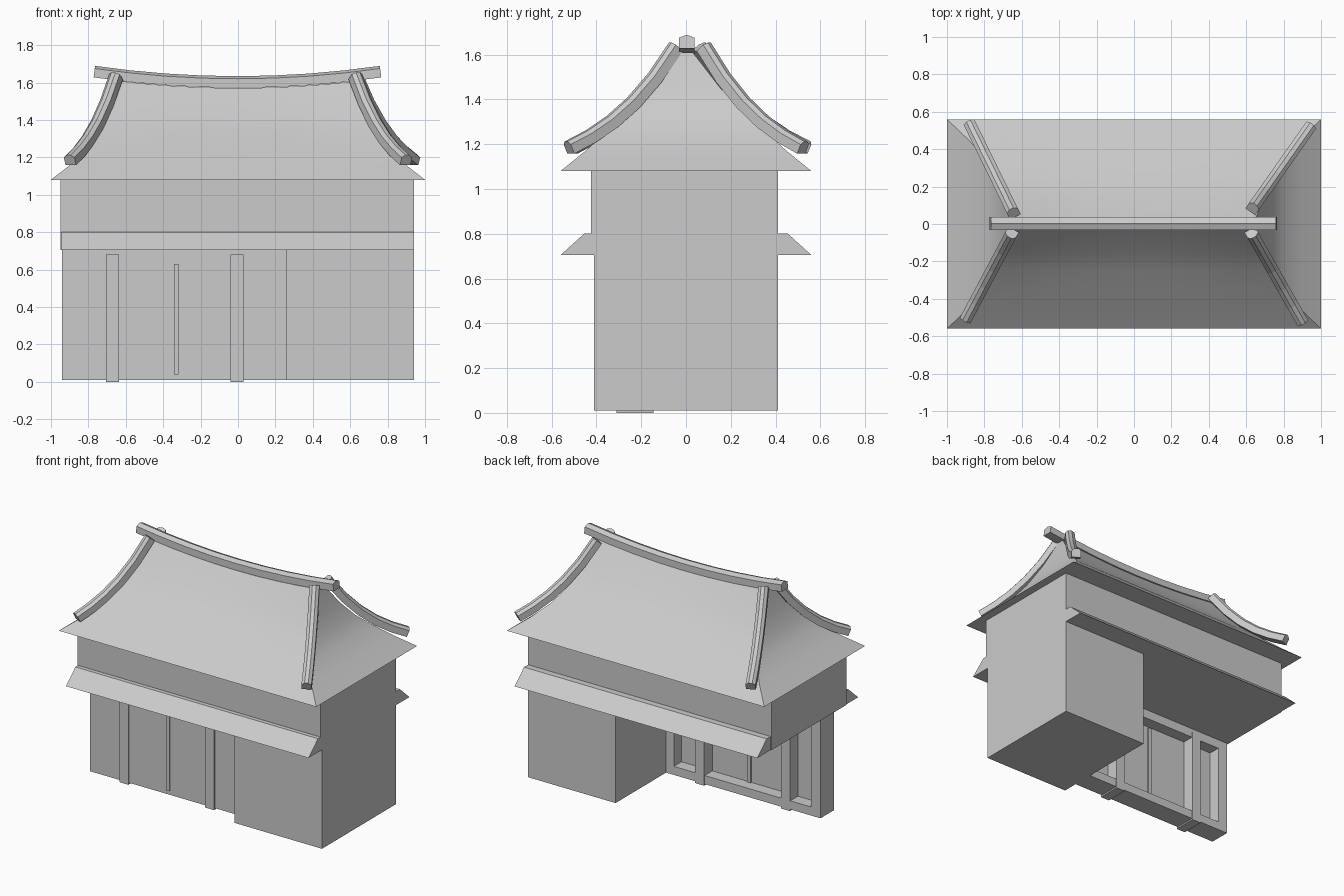
import bpy
from mathutils import Vector

if "Cube" in bpy.data.objects:
    bpy.data.objects.remove(bpy.data.objects["Cube"])


def mesh(name, verts, faces, smooth=False):
    me = bpy.data.meshes.new(name)
    me.from_pydata(verts, [], faces)
    ob = bpy.data.objects.new(name, me)
    bpy.context.collection.objects.link(ob)
    bpy.ops.object.select_all(action='DESELECT')
    ob.select_set(True)
    bpy.context.view_layer.objects.active = ob
    bpy.ops.object.mode_set(mode='EDIT')
    bpy.ops.mesh.select_all(action='SELECT')
    bpy.ops.mesh.normals_make_consistent(inside=False)
    bpy.ops.object.mode_set(mode='OBJECT')
    if smooth:
        bpy.ops.object.shade_smooth_by_angle(angle=0.5)
    return ob


def loft(name, rings, smooth=False):
    """Skin closed rings of equal size and cap both ends."""
    n = len(rings[0])
    verts = [tuple(p) for r in rings for p in r]
    faces = [(i * n + j, i * n + (j + 1) % n, (i + 1) * n + (j + 1) % n, (i + 1) * n + j)
             for i in range(len(rings) - 1) for j in range(n)]
    faces += [tuple(range(n)), tuple(range(len(verts) - n, len(verts)))]
    return mesh(name, verts, faces, smooth)


def box(name, x0, x1, y0, y1, z0, z1):
    return loft(name, [[(x0, y0, z), (x1, y0, z), (x1, y1, z), (x0, y1, z)] for z in (z0, z1)])


def beam(name, path, section):
    """Sweep a side/up section along a path lying in a vertical plane."""
    pts = [Vector(p) for p in path]
    rings = []
    for i, p in enumerate(pts):
        t = (pts[min(i + 1, len(pts) - 1)] - pts[max(i - 1, 0)]).normalized()
        side = t.cross(Vector((0, 0, 1))).normalized()
        up = side.cross(t)
        rings.append([p + side * a + up * b for a, b in section])
    return loft(name, rings)


# Ground floor: solid room on the right, recessed framed wall on the left
box("room", 0.26, 0.94, -0.41, 0.41, 0.01, 0.71)
box("wall_panel", -0.94, 0.26, -0.30, -0.235, 0.01, 0.71)
box("wall_bottom_rail", -0.94, 0.26, -0.235, -0.15, 0.01, 0.07)
box("wall_top_rail", -0.94, 0.26, -0.235, -0.15, 0.64, 0.71)
box("wall_left_stile", -0.94, -0.865, -0.235, -0.15, 0.07, 0.64)
box("wall_right_stile", 0.20, 0.26, -0.235, -0.15, 0.07, 0.64)
for i, x in enumerate((-0.67, -0.005)):
    box(f"post_{i}", x - 0.035, x + 0.035, -0.31, -0.145, 0, 0.68)
box("door_mullion", -0.343, -0.317, -0.31, -0.225, 0.04, 0.63)

# Upper floor and the sloped skirt roofs front and back
box("upper_floor", -0.95, 0.94, -0.425, 0.41, 0.705, 1.085)
for name, s in (("front_skirt", -1), ("back_skirt", 1)):
    prof = [(0.40, 0.705), (0.56, 0.705), (0.455, 0.80), (0.40, 0.80)]
    loft(name, [[(x, s * y, z) for y, z in prof] for x in (-0.945, 0.94)])

# Main roof: concave hipped levels, sagging towards the middle of the ridge
levels = [(1.0, 0.56, 1.08, 0), (0.89, 0.455, 1.165, 0), (0.80, 0.36, 1.25, 0),
          (0.74, 0.25, 1.345, 0.01), (0.695, 0.15, 1.455, 0.025), (0.65, 0.03, 1.61, 0.04)]
steps = [-1, -0.75, -0.5, -0.25, 0, 0.25, 0.5, 0.75, 1]
rings = []
for hx, hy, z, sag in levels:
    front = [(hx * u, -hy, z - sag * (1 - u * u)) for u in steps]
    rings.append(front + [(x, -y, zz) for x, y, zz in reversed(front)])
n = 2 * len(steps)
verts = [p for r in rings for p in r]
faces = [(i * n + j, i * n + (j + 1) % n, (i + 1) * n + (j + 1) % n, (i + 1) * n + j)
         for i in range(len(rings) - 1) for j in range(n)]
top = (len(rings) - 1) * n
faces += [tuple(range(n))]
faces += [(top + j, top + j + 1, top + n - 2 - j, top + n - 1 - j) for j in range(len(steps) - 1)]
mesh("roof", verts, faces, True)

# Curved ridge beam with a peaked top
ridge = [(-0.03, -0.03), (0.04, -0.03), (0.04, 0.018), (0.005, 0.032), (-0.03, 0.018)]
ridge = [(a - 0.005, b) for a, b in ridge]
beam("ridge_beam", [(0.765 * u - 0.003, 0.003, 1.602 + 0.055 * u * u) for u in steps], ridge)

# Four hip beams following the roof curve
hip = [(-0.032, -0.03), (0.032, -0.03), (0.032, 0.015), (0.012, 0.03), (-0.012, 0.03), (-0.032, 0.015)]
heights = [1.635, 1.495, 1.385, 1.30, 1.235, 1.185]
corners = {"front_left": (-0.655, -0.05, -0.90, -0.51), "front_right": (0.63, -0.05, 0.90, -0.525),
           "back_left": (-0.645, 0.06, -0.88, 0.54), "back_right": (0.635, 0.085, 0.945, 0.525)}
for name, (x0, y0, x1, y1) in corners.items():
    path = [(x0 + (x1 - x0) * i / 5, y0 + (y1 - y0) * i / 5, z) for i, z in enumerate(heights)]
    beam(name + "_hip_beam", path, hip)
